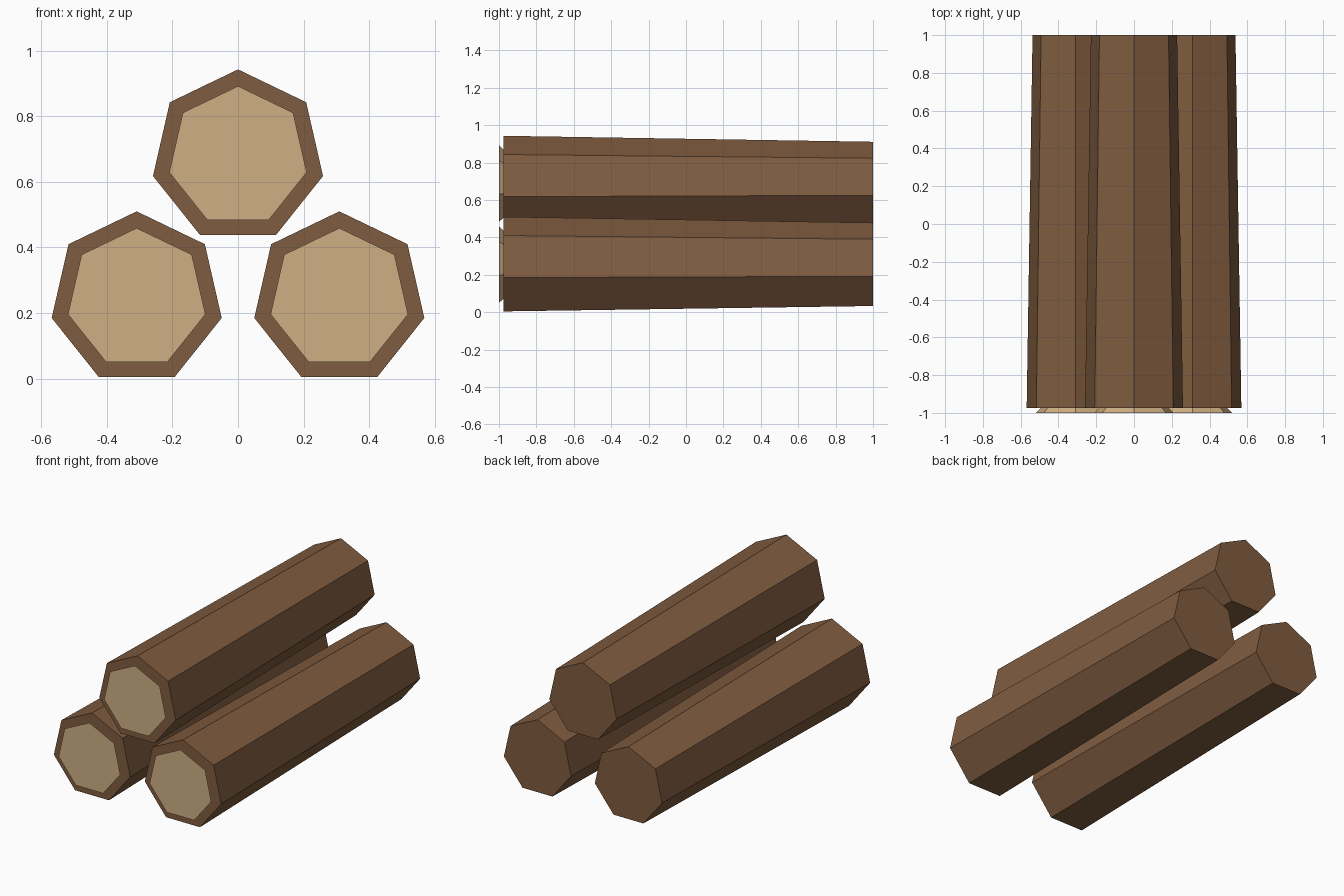
import bpy
import math

if "Cube" in bpy.data.objects:
    bpy.data.objects.remove(bpy.data.objects["Cube"])

SIDES = 7


def material(name, color):
    m = bpy.data.materials.new(name)
    m.diffuse_color = (*color, 1)
    m.use_nodes = True
    m.node_tree.nodes["Principled BSDF"].inputs["Base Color"].default_value = m.diffuse_color
    return m


bark = material("bark brown", (0.216, 0.107, 0.050))
wood = material("cut wood tan", (0.62, 0.43, 0.23))


def ring(x, y, z, r):
    # heptagon with one corner pointing up
    return [(x + r * math.sin(2 * math.pi * i / SIDES), y,
             z + r * math.cos(2 * math.pi * i / SIDES)) for i in range(SIDES)]


def tapered_prism(name, x, z, y0, r0, y1, r1, mat):
    verts = ring(x, y0, z, r0) + ring(x, y1, z, r1)
    n = SIDES
    faces = [tuple(reversed(range(n))), tuple(range(n, 2 * n))]
    faces += [(i, (i + 1) % n, n + (i + 1) % n, n + i) for i in range(n)]
    # ring runs clockwise seen from the front, so flip all faces outward
    faces = [tuple(reversed(f)) for f in faces]
    mesh = bpy.data.meshes.new(name)
    mesh.from_pydata(verts, [], faces)
    mesh.materials.append(mat)
    obj = bpy.data.objects.new(name, mesh)
    bpy.context.collection.objects.link(obj)

    # make the normals consistent and outward
    import bmesh
    bm = bmesh.new()
    bm.from_mesh(mesh)
    bmesh.ops.recalc_face_normals(bm, faces=bm.faces)
    bm.to_mesh(mesh)
    bm.free()


# three stacked logs, each with a flared cut face at the front
for label, x, z in (("left", -0.309, 0.244), ("right", 0.309, 0.244), ("top", 0, 0.677)):
    tapered_prism(label + "_log", x, z, -0.975, 0.266, 1.0, 0.234, bark)
    tapered_prism(label + "_cut_face", x, z, -1.0, 0.215, -0.974, 0.19, wood)
